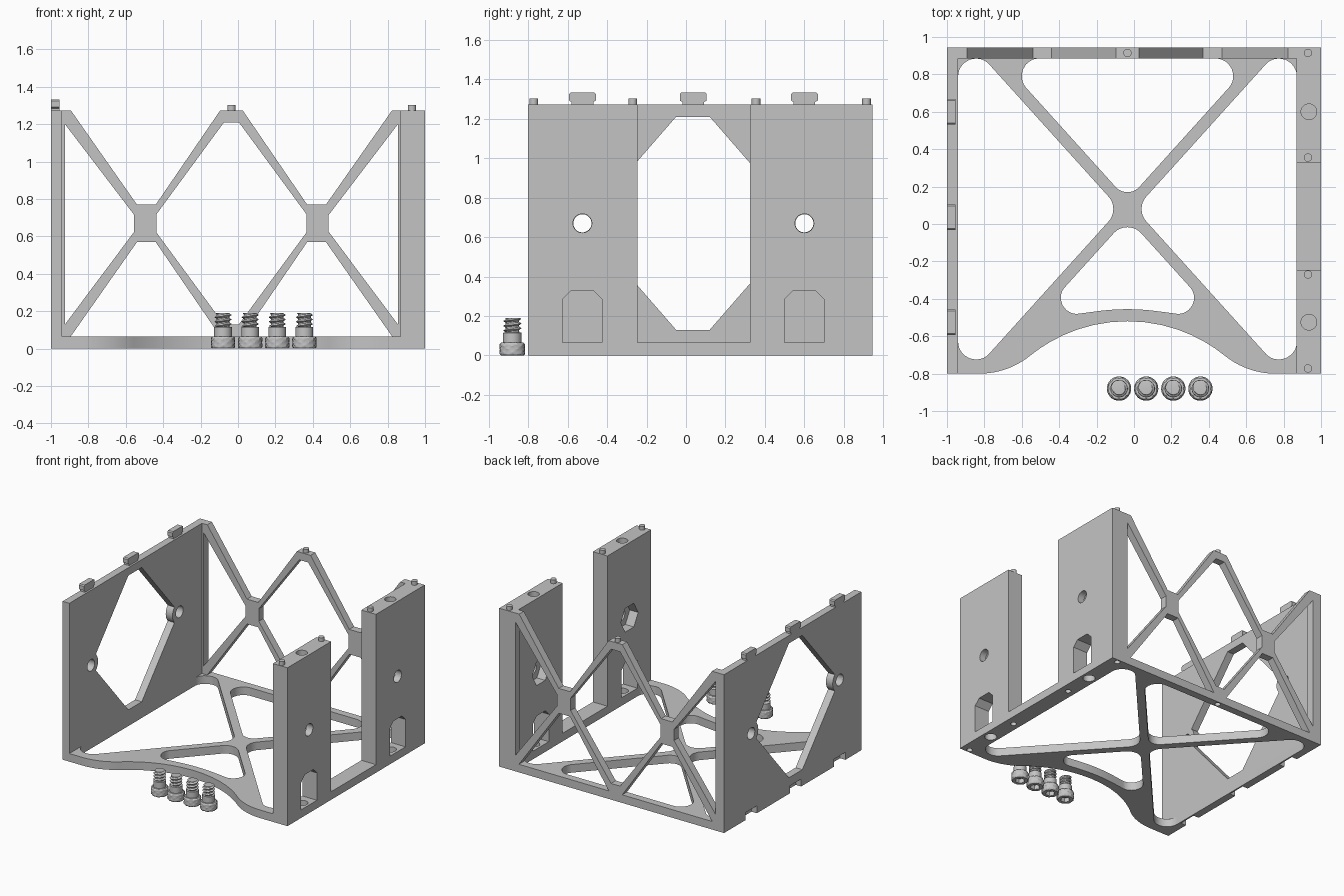
import bpy, bmesh
from math import sin, cos, tan, pi, radians
from mathutils import Vector

if "Cube" in bpy.data.objects:
    bpy.data.objects.remove(bpy.data.objects["Cube"], do_unlink=True)

grey = bpy.data.materials.new("plain_grey")
grey.use_nodes = True
COLOR = (0.55, 0.55, 0.55, 1)
grey.diffuse_color = COLOR
grey.node_tree.nodes["Principled BSDF"].inputs["Base Color"].default_value = COLOR

CX = -0.035                      # middle of the braced bay
FLOOR, TOP = 0.065, 1.273
FRONT, BACK = -0.8, 0.945
BOLTS = (-0.525, 0.6)            # bolt stations along y
parts = []


def finish(name, bm):
    bmesh.ops.recalc_face_normals(bm, faces=bm.faces)
    mesh = bpy.data.meshes.new(name)
    bm.to_mesh(mesh)
    bm.free()
    mesh.materials.append(grey)
    obj = bpy.data.objects.new(name, mesh)
    bpy.context.collection.objects.link(obj)
    parts.append(obj)
    return obj


def prism(name, axis, pts, lo, hi):
    """Extrude a 2D outline along an axis."""
    place = {"x": lambda a, b, h: (h, a, b),
             "y": lambda a, b, h: (a, h, b),
             "z": lambda a, b, h: (a, b, h)}[axis]
    bm = bmesh.new()
    ends = [[bm.verts.new(place(p[0], p[1], h)) for p in pts] for h in (lo, hi)]
    n = len(pts)
    for ring in ends:
        bm.faces.new(ring)
    for i in range(n):
        j = (i + 1) % n
        bm.faces.new((ends[0][i], ends[0][j], ends[1][j], ends[1][i]))
    return finish(name, bm)


def rect(a0, a1, b0, b1):
    return [(a0, b0), (a1, b0), (a1, b1), (a0, b1)]


def disc(a, b, r, n=32):
    return [(a + r * cos(2 * pi * i / n), b + r * sin(2 * pi * i / n)) for i in range(n)]


def rounded(corners, steps=14):
    """Outline from (x, y, radius) corners."""
    out = []
    for i, (x, y, r) in enumerate(corners):
        p = Vector((x, y))
        if not r:
            out.append(p)
            continue
        u = (Vector(corners[i - 1][:2]) - p).normalized()
        v = (Vector(corners[(i + 1) % len(corners)][:2]) - p).normalized()
        half = u.angle(v) / 2
        c = p + (u + v).normalized() * r / sin(half)
        t0, t1 = (p + d * r / tan(half) - c for d in (u, v))
        out += [c + t0.lerp(t1, k / steps).normalized() * r for k in range(steps + 1)]
    return out


def combine(obj, tools, operation="DIFFERENCE"):
    for tool in tools:
        mod = obj.modifiers.new("cut", "BOOLEAN")
        mod.operation, mod.solver, mod.object = operation, "EXACT", tool
        bpy.context.view_layer.objects.active = obj
        bpy.ops.object.modifier_apply(modifier=mod.name)
        parts.remove(tool)
        bpy.data.objects.remove(tool, do_unlink=True)


def cutter(axis, pts, lo, hi):
    return prism("cutter", axis, pts, lo, hi)


# Locating pin positions (x, y)
pins = [(0.93, y) for y in (0.915, 0.355, -0.27, -0.772)] + [(CX, 0.915)]

# Base plate with arched front edge and crossed braces
base = prism("base_plate", "z", rounded([
    (-0.949, FRONT, 0), (CX - 0.641, FRONT, 0.43), (CX, -0.29, 0.827),
    (CX + 0.641, FRONT, 0.43), (1, FRONT, 0), (1, BACK, 0), (-0.949, BACK, 0)]), 0, FLOOR)
openings = [[(CX + s * 0.905, 1.037, 0.095), (CX + s * 0.041, 0.08, 0.1),
             (CX + s * 0.905, -0.877, 0.095)] for s in (-1, 1)]
openings.append([(CX - 0.683, 0.885, 0.094), (CX, 0.128, 0.085), (CX + 0.683, 0.885, 0.094)])
openings.append([(CX, 0.032, 0.1), (CX - 0.49, -0.51, 0.085),
                 (CX, -0.445, 1.2), (CX + 0.49, -0.51, 0.085)])
combine(base, [cutter("z", rounded(o), -0.1, 0.2) for o in openings])
combine(base, [cutter("z", disc(0.935, y, 0.045), -0.1, 0.2) for y in BOLTS])
combine(base, [cutter("z", disc(x, y, 0.022, 20), -0.1, 0.04) for x, y in pins])

# Left wall with large window and round bosses
wall = prism("left_wall", "x", rect(FRONT, BACK, 0, TOP), -1, -0.94)
combine(wall, [cutter("x", [(-0.05, 1.21), (0.12, 1.21), (0.59, 0.67), (0.12, 0.13),
                            (-0.05, 0.13), (-0.52, 0.67)], -1.1, -0.8)])
combine(wall, [prism("boss", "x", disc(y, 0.67, 0.09), -1, -0.94) for y in BOLTS], "UNION")
combine(wall, [cutter("x", disc(y, 0.67, 0.046), -1.1, -0.8) for y in BOLTS])

# Clips on the wall top and matching slots underneath
clip_stations = (-0.525, 0.037, 0.6)
half_clip = [(0.055, 1.26), (0.055, 1.285), (0.068, 1.292), (0.068, 1.325), (0.06, 1.333)]
combine(wall, [cutter("y", rect(-1.1, -0.952, -0.1, 0.06), y - 0.072, y + 0.072)
               for y in clip_stations])
for y in clip_stations:
    prism("wall_clip", "x", [(y + a, z) for a, z in half_clip]
          + [(y - a, z) for a, z in reversed(half_clip)], -1, -0.955)

# Back trellis made of two crossed braces
trellis = prism("back_trellis", "y", rect(-0.95, 0.875, FLOOR, TOP), 0.885, BACK)
holes = [[(-0.04, 1.21), (0.04, 1.21), (0.4, 0.72), (0.4, 0.62),
          (0.04, 0.13), (-0.04, 0.13), (-0.4, 0.62), (-0.4, 0.72)]]
for s in (-1, 1):
    holes.append([(s * 0.89, 1.2), (s * 0.52, 0.715), (s * 0.52, 0.625), (s * 0.89, 0.13)])
    notch = [(s * 0.905, 1.34), (s * 0.505, 0.77), (s * 0.405, 0.77), (s * 0.015, 1.34)]
    holes += [notch, [(x, 1.34 - z) for x, z in notch]]
combine(trellis, [cutter("y", [(CX + x, z) for x, z in h], 0.8, 1.05) for h in holes])

# Right pillars with screw pocket, side bolt hole and top hole
for name, y0, y1, yb in (("front_pillar", FRONT, -0.245, BOLTS[0]),
                         ("back_pillar", 0.325, BACK, BOLTS[1])):
    pillar = prism(name, "x", rect(y0, y1, FLOOR, TOP), 0.87, 1)
    pocket = [(yb - 0.1, 0), (yb + 0.1, 0), (yb + 0.1, 0.285), (yb + 0.055, 0.33),
              (yb - 0.055, 0.33), (yb - 0.1, 0.285)]
    combine(pillar, [cutter("x", pocket, 0.8, 1.1),
                     cutter("x", disc(yb, 0.67, 0.11, 6), 0.8, 0.945),
                     cutter("x", disc(yb, 0.67, 0.048), 0.9, 1.1),
                     cutter("z", disc(0.935, yb, 0.042), 1.12, 1.4)])

# Locating pins on top
for x, y in pins:
    prism("locating_pin", "z", disc(x, y, 0.022, 20), TOP - 0.01, 1.303)


# Thumb screws: knurled head, collar and helical thread
def screw_rows(n):
    rows = []
    for k in range(9):
        edge = 0.058 if k in (0, 8) else 0.065
        rows.append((FLOOR * k / 8,
                     [edge - 0.005 * ((i + k) % 4 == 0 or (i - k) % 4 == 0) for i in range(n)]))
    for z, r in ((0.066, 0.047), (0.115, 0.047), (0.117, 0.034)):
        rows.append((z, [r] * n))
    for k in range(24):
        z = 0.119 + 0.003 * k
        rows.append((z, [0.034 + 0.013 * max(0, 1 - 3 * abs((z / 0.024 - i / n) % 1 - 0.5))
                         for i in range(n)]))
    rows.append((0.191, [0.033] * n))
    return rows


def thumb_screw(x, y, n=32):
    bm = bmesh.new()
    rings = [[bm.verts.new((x + r * cos(2 * pi * i / n), y + r * sin(2 * pi * i / n), z))
              for i, r in enumerate(radii)] for z, radii in screw_rows(n)]
    for a, b in zip(rings, rings[1:]):
        for i in range(n):
            j = (i + 1) % n
            bm.faces.new((a[i], a[j], b[j], b[i]))
    bm.faces.new(rings[0])
    bm.faces.new(rings[-1])
    screw = finish("thumb_screw", bm)
    combine(screw, [cutter("z", disc(x, y, 0.036, 6), -0.05, 0.035)])


for k in range(4):
    thumb_screw(-0.08 + 0.145 * k, -0.88)

# Smooth round surfaces, keep edges sharp
bpy.ops.object.select_all(action="DESELECT")
for obj in parts:
    obj.select_set(True)
bpy.context.view_layer.objects.active = base
bpy.ops.object.shade_smooth_by_angle(angle=radians(25))
